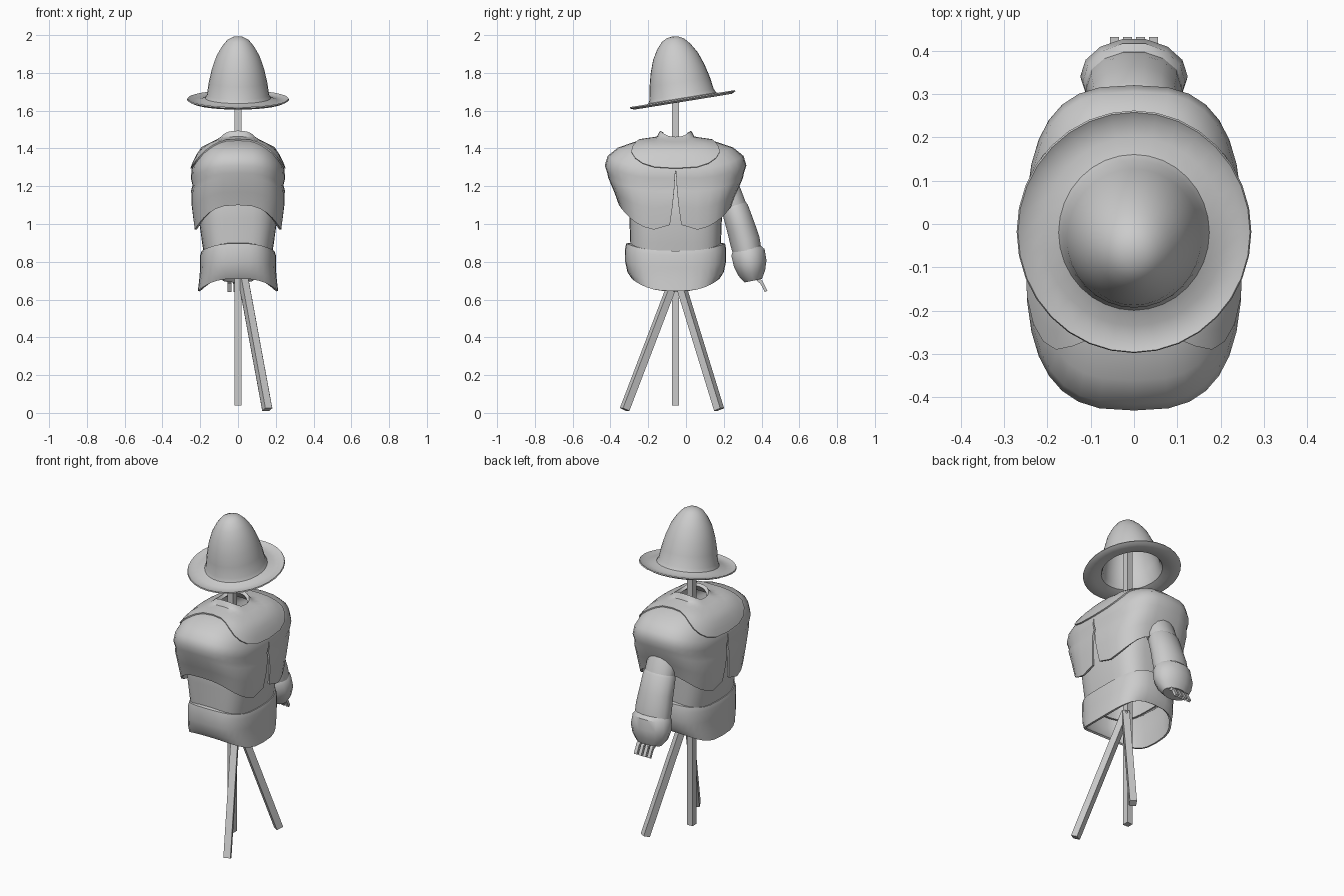
import bpy, bmesh
from math import sin, cos, pi, radians
from mathutils import Vector, Matrix

if "Cube" in bpy.data.objects:
    bpy.data.objects.remove(bpy.data.objects["Cube"])

CY = -0.055  # the body is mirrored about this y


def make(name, verts, faces, loc=(0, 0, 0)):
    me = bpy.data.meshes.new(name)
    me.from_pydata([tuple(v) for v in verts], [], faces)
    ob = bpy.data.objects.new(name, me)
    ob.location = loc
    bpy.context.collection.objects.link(ob)
    return ob


def finish(ob, angle=35):
    bpy.ops.object.select_all(action='DESELECT')
    ob.select_set(True)
    bpy.context.view_layer.objects.active = ob
    bpy.ops.object.convert(target='MESH')
    bpy.ops.object.shade_smooth_by_angle(angle=radians(angle))


def grid_faces(n, m):
    return [(i * m + j, (i + 1) * m + j, (i + 1) * m + j + 1, i * m + j + 1)
            for i in range(n - 1) for j in range(m - 1)]


def point(row, a, e):
    """Point on a rounded-box ring: x radius, y radius, z at x face, z at y face, slit."""
    rx, ry, zx, zy, slit = row
    c, s = max(cos(a), 0), sin(a)
    x = rx * c ** e if c > 1e-6 else 0
    z = zx + (zy - zx) * s * s
    if s < 1e-6:
        z += slit  # rounded corner beside the slit
    return Vector((x, slit + (ry - slit) * s ** e, z))


def along(rows, t):
    i = min(int(t), len(rows) - 2)
    f = t - i
    return [p + (q - p) * f for p, q in zip(rows[i], rows[i + 1])]


def garment(name, rows, e=0.7, seg=8, thick=0.012, offset=-1, reach=None, steps=0):
    """Quarter patch of stacked rings, mirrored in x and y and thickened."""
    rows = [tuple(r) + (0,) * (5 - len(r)) for r in rows]
    n = steps or len(rows)
    verts = []
    for i in range(n):
        for j in range(seg + 1):
            a = j / seg * pi / 2
            t = i / (n - 1) * (reach(a) if reach else len(rows) - 1)
            verts.append(point(along(rows, t), a, e))
    ob = make(name, verts, grid_faces(n, seg + 1), (0, CY, 0))
    m = ob.modifiers.new('mirror', 'MIRROR')
    m.use_axis = (True, True, False)
    m.merge_threshold = 0.001
    s = ob.modifiers.new('thickness', 'SOLIDIFY')
    s.thickness = thick
    s.offset = offset
    finish(ob)
    return ob


def beam(name, a, b, w, d):
    a, b = Vector(a), Vector(b)
    axis = b - a
    bm = bmesh.new()
    bmesh.ops.create_cube(bm, size=1)
    rot = axis.to_track_quat('Z', 'Y').to_matrix().to_4x4()
    bm.transform(Matrix.Translation((a + b) / 2) @ rot @ Matrix.Diagonal((w, d, axis.length, 1)))
    me = bpy.data.meshes.new(name)
    bm.to_mesh(me)
    bm.free()
    ob = bpy.data.objects.new(name, me)
    bpy.context.collection.objects.link(ob)
    return ob


# Shoulder cape, with a fold below the shoulders and a slit on both faces
cape = [(.085, .075, 1.455, 1.49), (.11, .095, 1.44, 1.455), (.19, .20, 1.40, 1.44),
        (.225, .305, 1.345, 1.405), (.245, .36, 1.29, 1.36), (.25, .375, 1.24, 1.31, .004),
        (.241, .362, 1.20, 1.27, .006), (.248, .357, 1.17, 1.245, .008),
        (.245, .325, 1.08, 1.17, .016), (.232, .30, .965, 1.10, .03)]
garment('cape', cape)

# Collar lying on the cape, pointed down at both faces
garment('collar', cape[:5], thick=0.008, offset=1, steps=7,
        reach=lambda a: 1.9 + 2.05 * cos(a) ** 2)

# Torso and flared skirt, both hollow
garment('torso', [(.16, .22, 1.27, 1.27), (.205, .25, 1.15, 1.15), (.208, .245, 1.03, 1.03),
                  (.19, .24, .90, .90), (.182, .238, .85, .85)], e=0.6)
garment('skirt', [(.178, .24, .855, .90), (.192, .262, .858, .897), (.200, .268, .835, .865),
                  (.200, .267, .77, .80), (.206, .255, .70, .745), (.213, .232, .645, .71)])

# Tilted hat: revolved profile
profile = [(.0, .345), (.03, .341), (.06, .325), (.09, .29), (.12, .24), (.145, .17),
           (.162, .10), (.172, .035), (.182, .015), (.22, .002), (.26, .002), (.28, .012)]
SEG = 32
verts = [(r * cos(2 * pi * j / SEG) * .955, r * sin(2 * pi * j / SEG), z)
         for r, z in profile for j in range(SEG + 1)]
hat = make('hat', verts, grid_faces(len(profile), SEG + 1), (0, -.017, 1.652))
hat.rotation_euler = (radians(9.2), 0, 0)
bm = bmesh.new()
bm.from_mesh(hat.data)
bmesh.ops.remove_doubles(bm, verts=bm.verts, dist=1e-5)
bm.to_mesh(hat.data)
bm.free()
hat.modifiers.new('thickness', 'SOLIDIFY').thickness = 0.007
finish(hat)


# Sleeve and cuff: elliptical rings along a path in the y-z plane (y, z, radius, x radius)
def tube(name, rings, seg=14):
    ax = Vector((0, rings[-1][0] - rings[0][0], rings[-1][1] - rings[0][1])).normalized()
    side = Vector((0, -ax.z, ax.y))
    verts = []
    for y, z, r, rx in rings:
        for j in range(seg):
            a = 2 * pi * j / seg
            verts.append(Vector((rx * cos(a), y, z)) + side * (r * sin(a)))
    n = len(rings)
    faces = [(i * seg + j, (i + 1) * seg + j, (i + 1) * seg + (j + 1) % seg, i * seg + (j + 1) % seg)
             for i in range(n - 1) for j in range(seg)]
    faces += [tuple(range(seg)), tuple(range((n - 1) * seg, n * seg))[::-1]]
    ob = make(name, verts, faces)
    bm = bmesh.new()
    bm.from_mesh(ob.data)
    bmesh.ops.recalc_face_normals(bm, faces=bm.faces)
    bm.to_mesh(ob.data)
    bm.free()
    finish(ob)


tube('upper_sleeve', [(.15, 1.29, .06, .07), (.19, 1.23, .08, .095), (.265, 1.07, .066, .092)])
tube('lower_sleeve', [(.252, 1.10, .066, .09), (.258, 1.085, .073, .099), (.29, .985, .078, .104),
                      (.312, .91, .082, .11), (.325, .85, .078, .11)])
tube('cuff', [(.322, .87, .078, .105), (.328, .85, .092, .118), (.34, .79, .09, .124),
              (.348, .74, .074, .11), (.356, .70, .048, .08)])

# Slatted fingers
for k in range(4):
    x = -.045 + .03 * k
    beam('finger', (x, .36, .725), (x, .40, .69), .022, .018)
    beam('finger_tip', (x, .396, .698), (x, .424, .643), .02, .016)

# Centre post and two raking legs
beam('post', (0, CY, .04), (0, CY, 1.93), .038, .038)
beam('leg', (.02, -.045, .75), (.155, -.325, .018), .04, .04)
beam('leg', (.02, -.05, .75), (.155, .175, .018), .04, .04)
